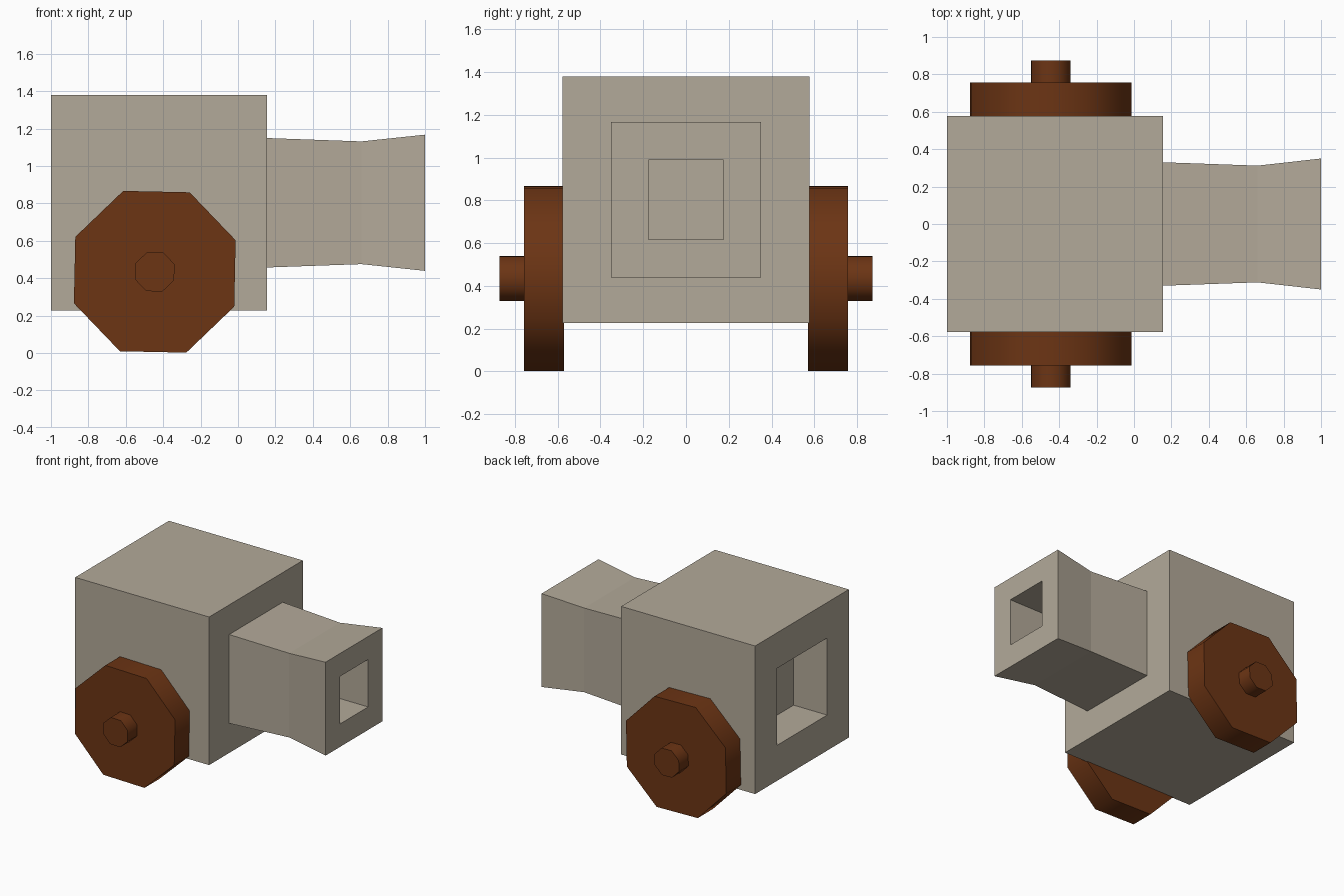
import bpy, bmesh
from math import sin, cos, pi, radians

if "Cube" in bpy.data.objects:
    bpy.data.objects.remove(bpy.data.objects["Cube"])


def material(name, color):
    m = bpy.data.materials.new(name)
    m.diffuse_color = color
    m.use_nodes = True
    m.node_tree.nodes["Principled BSDF"].inputs["Base Color"].default_value = m.diffuse_color
    return m


STONE = material("stone", (0.45, 0.40, 0.32, 1))
WOOD = material("wood", (0.15, 0.035, 0.007, 1))


def loft(name, rings, mat):
    """Bridge equal-sized rings of points in order and cap both ends."""
    bm = bmesh.new()
    loops = [[bm.verts.new(p) for p in ring] for ring in rings]
    n = len(loops[0])
    for a, b in zip(loops, loops[1:]):
        for i in range(n):
            j = (i + 1) % n
            bm.faces.new((a[i], a[j], b[j], b[i]))
    bm.faces.new(loops[0])
    bm.faces.new(loops[-1])
    bmesh.ops.recalc_face_normals(bm, faces=bm.faces)
    mesh = bpy.data.meshes.new(name)
    bm.to_mesh(mesh)
    bm.free()
    mesh.materials.append(mat)
    obj = bpy.data.objects.new(name, mesh)
    bpy.context.collection.objects.link(obj)
    return obj


def rect(x, hy, hz, cz=0.803):
    return [(x, sy * hy, cz + sz * hz)
            for sy, sz in ((-1, -1), (1, -1), (1, 1), (-1, 1))]


def octagon(y, r, cx=-0.445, cz=0.434):
    angles = [radians(21.3) + i * pi / 4 for i in range(8)]
    return [(cx + r * cos(a), y, cz + r * sin(a)) for a in angles]


# Block with rear recess, flared barrel and muzzle bore: one shell along x
loft("block_and_barrel", [rect(*s) for s in (
    (-0.711, 0.31, 0.30),
    (-1.0, 0.31, 0.30),
    (-1.0, 0.577, 0.577),
    (0.155, 0.577, 0.577),
    (0.155, 0.33, 0.346),
    (0.66, 0.312, 0.328),
    (1.0, 0.35, 0.364),
    (1.0, 0.175, 0.185),
    (0.5, 0.175, 0.185),
)], STONE)

# Wheels with hubs on both sides
for side, s in (("front", -1), ("back", 1)):
    wheel = loft(side + "_wheel", [
        octagon(s * 0.57, 0.464),
        octagon(s * 0.757, 0.464),
        octagon(s * 0.757, 0.113),
        octagon(s * 0.873, 0.113),
    ], WOOD)
    bpy.ops.object.select_all(action='DESELECT')
    wheel.select_set(True)
    bpy.context.view_layer.objects.active = wheel
    bpy.ops.object.shade_smooth_by_angle(angle=radians(50))
